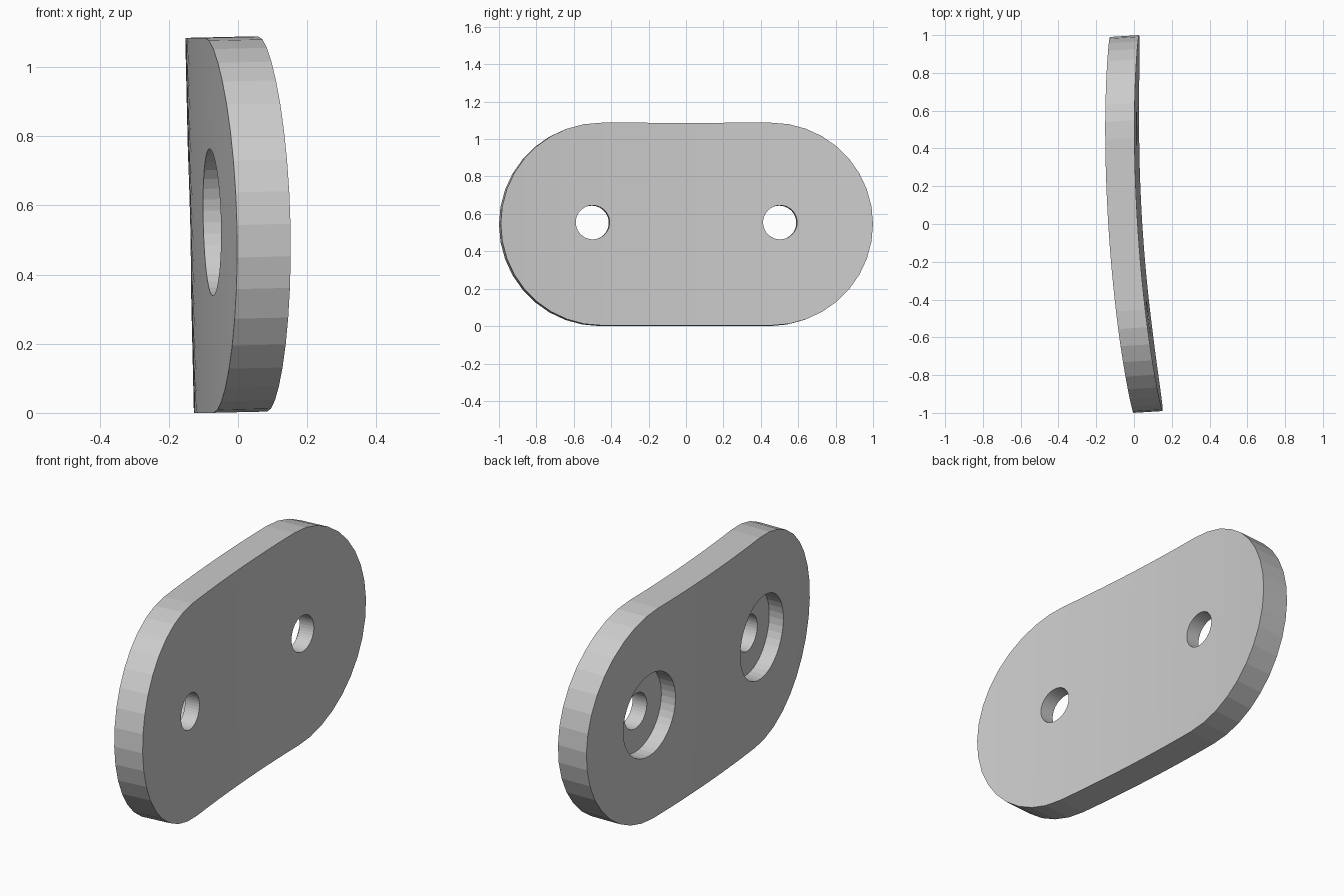
import bpy, bmesh, math
from mathutils import Matrix, Vector

if "Cube" in bpy.data.objects:
    bpy.data.objects.remove(bpy.data.objects["Cube"])

R, STRAIGHT, T = 0.542, 0.455, 0.155      # end radius, half straight length, thickness
BOW, YAW, TILT = 0.0585, -0.0625, 0.023   # curvature, turn about z, lean towards -x
HOLE_Y, HOLE_Z = 0.502, 0.009


def prism(name, pts, x0, x1):
    """Extrude a closed (y, z) outline along x."""
    bm = bmesh.new()
    face = bm.faces.new([bm.verts.new((x0, y, z)) for y, z in pts])
    ext = bmesh.ops.extrude_face_region(bm, geom=[face])
    verts = [v for v in ext["geom"] if isinstance(v, bmesh.types.BMVert)]
    bmesh.ops.translate(bm, verts=verts, vec=(x1 - x0, 0, 0))
    bmesh.ops.recalc_face_normals(bm, faces=bm.faces)
    me = bpy.data.meshes.new(name)
    bm.to_mesh(me)
    bm.free()
    ob = bpy.data.objects.new(name, me)
    bpy.context.collection.objects.link(ob)
    return ob


def arc(cy, cz, r, a0, a1, n):
    return [(cy + r * math.cos(a0 + (a1 - a0) * i / n),
             cz + r * math.sin(a0 + (a1 - a0) * i / n)) for i in range(n + 1)]


# flat plate with rounded ends
h = math.pi / 2
plate = prism("curved_plate", arc(STRAIGHT, 0, R, -h, h, 18)
              + arc(-STRAIGHT, 0, R, h, 3 * h, 18), 0, T)

# screw holes and counterbores on the -x side
cutters = []
for s in (-1, 1):
    for r, x1 in ((0.091, T + 0.1), (0.2125, 0.077)):
        ring = arc(s * HOLE_Y, HOLE_Z, r, 0, 2 * math.pi, 40)[:-1]
        c = prism("hole_cutter", ring, -0.1, x1)
        c.hide_render = True
        cutters.append(c)
        m = plate.modifiers.new("hole", 'BOOLEAN')
        m.operation, m.solver, m.object = 'DIFFERENCE', 'EXACT', c
bpy.context.view_layer.update()
dg = bpy.context.evaluated_depsgraph_get()
bm = bmesh.new()
bm.from_mesh(plate.evaluated_get(dg).to_mesh())
plate.modifiers.clear()
for c in cutters:
    bpy.data.objects.remove(c)

# slice across the length, then bow the plate
bmesh.ops.triangulate(bm, faces=bm.faces)
for i in range(1, 32):
    bmesh.ops.bisect_plane(bm, geom=bm.verts[:] + bm.edges[:] + bm.faces[:],
                           plane_co=(0, -1 + i / 16, 0), plane_no=(0, 1, 0))
for v in bm.verts:
    v.co.x += BOW * v.co.y ** 2

# lean and turn, then centre and stand on the ground
bm.transform(Matrix.Rotation(-YAW, 4, 'Z') @ Matrix.Rotation(-TILT, 4, 'Y'))
lo = Vector([min(v.co[k] for v in bm.verts) for k in range(3)])
hi = Vector([max(v.co[k] for v in bm.verts) for k in range(3)])
bmesh.ops.translate(bm, verts=bm.verts,
                    vec=(-(lo.x + hi.x) / 2, -(lo.y + hi.y) / 2, -lo.z))
bm.to_mesh(plate.data)
bm.free()
